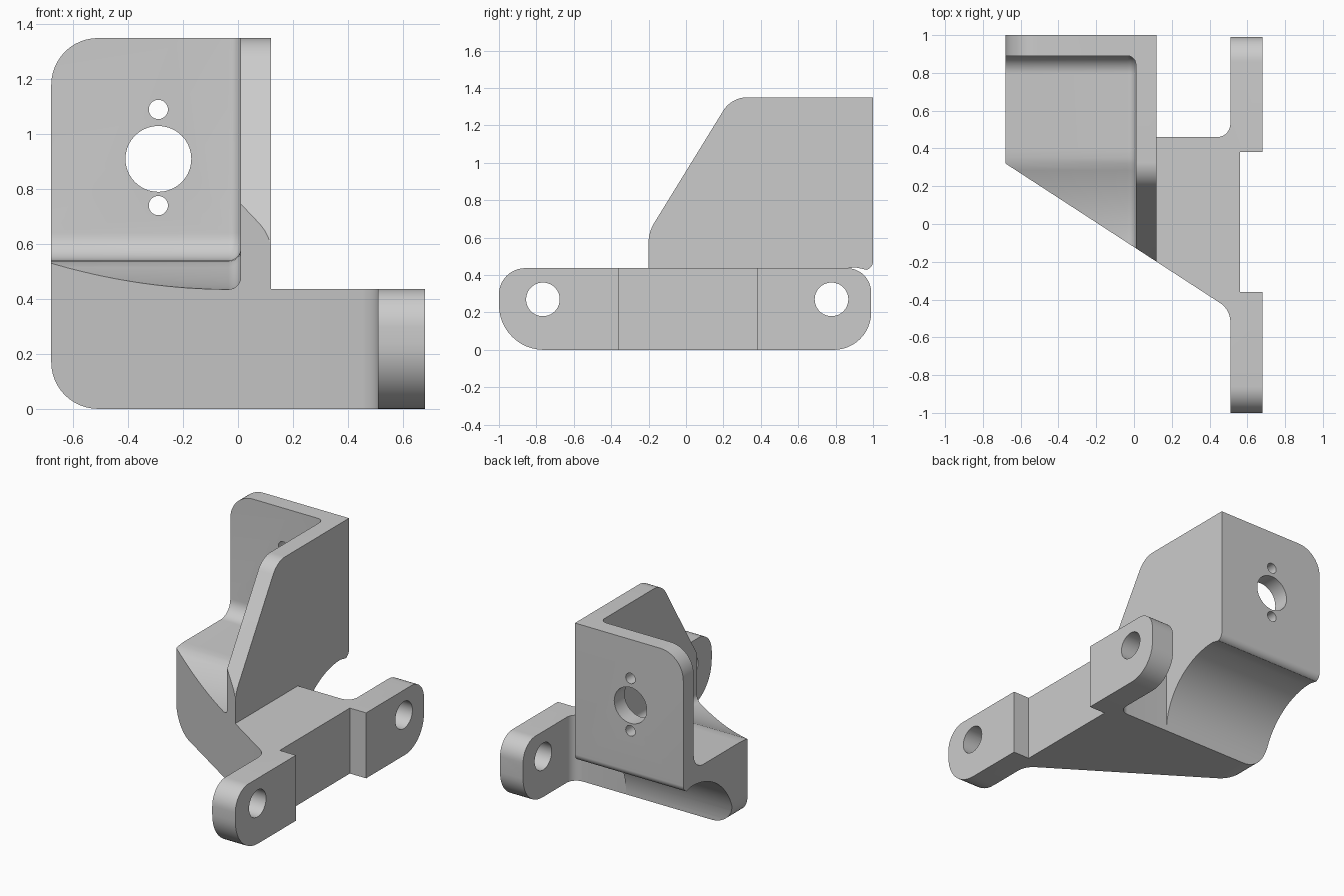
import bpy, bmesh, math
from mathutils import Vector

if "Cube" in bpy.data.objects:
    bpy.data.objects.remove(bpy.data.objects["Cube"])

grey = bpy.data.materials.new("plain grey")
grey.diffuse_color = (0.6, 0.6, 0.6, 1)
grey.use_nodes = True
grey.node_tree.nodes["Principled BSDF"].inputs["Base Color"].default_value = grey.diffuse_color


def rounded(corners, steps=12):
    """Outline from (u, v, radius) corners, with a fillet arc at each radius."""
    out, n = [], len(corners)
    for i, (u, v, r) in enumerate(corners):
        p = Vector((u, v))
        if r == 0:
            out.append(p)
            continue
        a = (Vector(corners[i - 1][:2]) - p).normalized()
        b = (Vector(corners[(i + 1) % n][:2]) - p).normalized()
        half = a.angle(b) / 2
        c = p + (a + b).normalized() * (r / math.sin(half))
        s = p + a * (r / math.tan(half)) - c
        e = p + b * (r / math.tan(half)) - c
        turn = math.atan2(s.x * e.y - s.y * e.x, s.dot(e))
        for k in range(steps + 1):
            t = turn * k / steps
            out.append(c + Vector((s.x * math.cos(t) - s.y * math.sin(t),
                                   s.x * math.sin(t) + s.y * math.cos(t))))
    return out


def prism(name, pts, axis, lo, hi, bevel=0):
    """Extrude an outline along an axis; optionally round the far rim."""
    place = {"x": lambda u, v, w: (w, u, v),
             "y": lambda u, v, w: (u, w, v),
             "z": lambda u, v, w: (u, v, w)}[axis]
    bm = bmesh.new()
    ends = [[bm.verts.new(place(p[0], p[1], w)) for p in pts] for w in (lo, hi)]
    bm.faces.new(ends[0])
    cap = bm.faces.new(ends[1])
    n = len(pts)
    for i in range(n):
        j = (i + 1) % n
        bm.faces.new((ends[0][i], ends[0][j], ends[1][j], ends[1][i]))
    bmesh.ops.recalc_face_normals(bm, faces=bm.faces)
    if bevel:
        bmesh.ops.bevel(bm, geom=list(cap.edges), offset=bevel, segments=6,
                        profile=0.5, affect='EDGES')
    me = bpy.data.meshes.new(name)
    bm.to_mesh(me)
    bm.free()
    ob = bpy.data.objects.new(name, me)
    me.materials.append(grey)
    bpy.context.collection.objects.link(ob)
    return ob


def combine(target, tool, op):
    m = target.modifiers.new("cut", 'BOOLEAN')
    m.operation, m.object, m.solver = op, tool, 'EXACT'
    bpy.context.view_layer.objects.active = target
    bpy.ops.object.modifier_apply(modifier=m.name)
    bpy.data.objects.remove(tool)


def circle(u, v, r, n=40):
    return [(u + r * math.cos(2 * math.pi * k / n),
             v + r * math.sin(2 * math.pi * k / n)) for k in range(n)]


def diagonal(x):
    return 0.32 - 0.65 * (x + 0.68)


# Upright body: side profile with a concave hollow under the back
side = rounded([(-0.2, 0, 0), (-0.2, 0.63, 0.2), (0.243, 1.35, 0.15),
                (1, 1.35, 0), (1, 0.44, 0.05)])
side += [Vector((0.91 - 0.45 * math.sin(t), 0.44 * math.cos(t)))
         for t in [math.pi / 2 * k / 20 for k in range(21)]]
body = prism("bracket", side, "x", -0.68, 0.12)

# Rounded left corners seen from the front
front = rounded([(-0.68, 0, 0.17), (0.5, 0, 0), (0.5, 1.35, 0), (-0.68, 1.35, 0.17)])
combine(body, prism("front_outline", front, "y", -2, 2), 'INTERSECT')

# Diagonal front face
plan = [(-1, diagonal(-1)), (0.5, diagonal(0.5)), (0.5, 2), (-1, 2)]
combine(body, prism("plan_outline", plan, "z", -1, 2), 'INTERSECT')

# Pocket leaving a back wall, a side wall and a curved shelf
shelf = [(-1, 0.435)]
shelf += [(-0.1 + 0.42 * k / 12, 0.435 + 0.095 * (k / 12) ** 2) for k in range(13)]
shelf += [(0.35, 0.536), (0.4, 0.54)]
shelf += [(0.79 + 0.1 * math.sin(t), 0.64 - 0.1 * math.cos(t))
          for t in [math.pi / 2 * k / 10 for k in range(11)]]
shelf += [(0.89, 2), (-1, 2)]
combine(body, prism("pocket", shelf, "x", -1, 0.01, bevel=0.045), 'DIFFERENCE')

# Holes in the back wall
for z, r in ((0.91, 0.12), (1.09, 0.035), (0.74, 0.035)):
    combine(body, prism("wall_hole", circle(-0.29, z, r), "y", 0.8, 1.2), 'DIFFERENCE')

# Mounting foot with two tabs and a shallow recess between them
foot_plan = rounded([(0.05, diagonal(0.05), 0), (0.51, diagonal(0.51), 0.12),
                     (0.51, -1, 0), (0.68, -1, 0), (0.68, -0.36, 0),
                     (0.56, -0.36, 0), (0.56, 0.38, 0), (0.68, 0.38, 0),
                     (0.68, 0.99, 0), (0.51, 0.99, 0), (0.51, 0.46, 0.07),
                     (0.05, 0.46, 0)])
foot = prism("mounting_foot", foot_plan, "z", 0, 0.437)
ends = rounded([(-1, 0, 0.24), (0.99, 0, 0.2), (0.99, 0.437, 0.13), (-1, 0.437, 0.14)])
combine(foot, prism("tab_outline", ends, "x", -1, 1), 'INTERSECT')
for y in (-0.765, 0.778):
    combine(foot, prism("tab_hole", circle(y, 0.27, 0.09), "x", 0.3, 1), 'DIFFERENCE')

combine(body, foot, 'UNION')

# Smooth curved areas, keep edges crisp
bpy.ops.object.select_all(action='DESELECT')
body.select_set(True)
bpy.context.view_layer.objects.active = body
bpy.ops.object.shade_smooth_by_angle(angle=math.radians(25))
